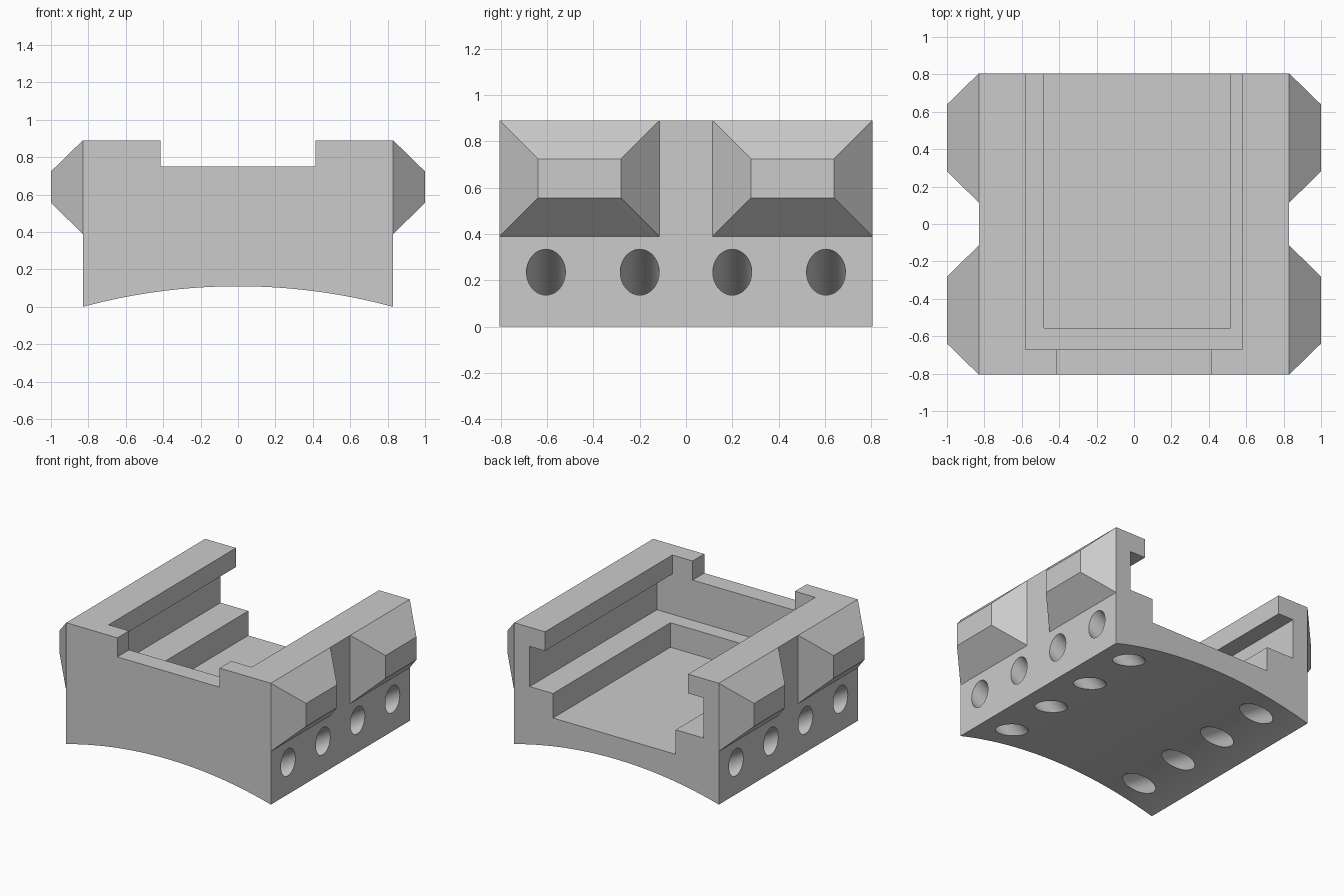
import bpy, bmesh, math
from mathutils import Matrix, Vector

if "Cube" in bpy.data.objects:
    bpy.data.objects.remove(bpy.data.objects["Cube"], do_unlink=True)

HALF_W, HALF_D, TOP, ARCH = 0.83, 0.805, 0.89, 0.11

grey = bpy.data.materials.new("plain grey")
grey.use_nodes = True
colour = (0.6, 0.6, 0.6, 1)
grey.diffuse_color = colour
grey.node_tree.nodes["Principled BSDF"].inputs["Base Color"].default_value = colour


def finish(bm, name):
    bmesh.ops.recalc_face_normals(bm, faces=bm.faces)
    mesh = bpy.data.meshes.new(name)
    bm.to_mesh(mesh)
    bm.free()
    mesh.materials.append(grey)
    obj = bpy.data.objects.new(name, mesh)
    bpy.context.collection.objects.link(obj)
    return obj


def prism(name, profile, y0, y1):
    """Extrude an (x, z) outline along y."""
    bm = bmesh.new()
    face = bm.faces.new([bm.verts.new((x, y0, z)) for x, z in profile])
    ext = bmesh.ops.extrude_face_region(bm, geom=[face])
    verts = [v for v in ext["geom"] if isinstance(v, bmesh.types.BMVert)]
    bmesh.ops.translate(bm, verts=verts, vec=(0, y1 - y0, 0))
    return finish(bm, name)


def box(name, x0, x1, y0, y1, z0, z1):
    return prism(name, [(x0, z0), (x1, z0), (x1, z1), (x0, z1)], y0, y1)


def cut(target, cutter):
    mod = target.modifiers.new("cut", 'BOOLEAN')
    mod.operation, mod.solver, mod.object = 'DIFFERENCE', 'EXACT', cutter
    bpy.context.view_layer.objects.active = target
    bpy.ops.object.modifier_apply(modifier=mod.name)
    bpy.data.objects.remove(cutter, do_unlink=True)


# Block with an arched underside
radius = (HALF_W ** 2 + ARCH ** 2) / (2 * ARCH)
half_angle = math.asin(HALF_W / radius)
steps = 48
arc = []
for i in range(steps + 1):
    a = half_angle * (2 * i / steps - 1)
    arc.append((radius * math.sin(a), ARCH - radius * (1 - math.cos(a))))
body = prism("rail_block", arc + [(HALF_W, TOP), (-HALF_W, TOP)], -HALF_D, HALF_D)

# Undercut slide channel, open at the back
slot, groove, ledge, lip = 0.58, 0.705, 0.455, 0.75
channel = [(-groove, ledge), (groove, ledge), (groove, lip), (slot, lip),
           (slot, 1), (-slot, 1), (-slot, lip), (-groove, lip)]
cut(body, prism("channel_cutter", channel, -0.67, 1))

# Deeper pocket in the channel floor, and the notch in the front wall
cut(body, box("pocket_cutter", -0.48, 0.515, -0.555, 1, 0.275, 0.6))
cut(body, box("notch_cutter", -0.415, 0.415, -1, -0.6, lip, 1))

# Slanted holes from each side down through the underside
slope = math.radians(32)
for side in (-1, 1):
    axis = Vector((side * math.cos(slope), 0, math.sin(slope)))
    turn = axis.to_track_quat('Z', 'Y').to_matrix().to_4x4()
    for y in (-0.605, -0.2, 0.2, 0.605):
        bm = bmesh.new()
        place = Matrix.Translation((side * HALF_W, y, 0.235)) @ turn
        bmesh.ops.create_cone(bm, cap_ends=True, segments=48, radius1=0.084,
                              radius2=0.084, depth=1.2, matrix=place)
        cut(body, finish(bm, "hole_cutter"))

bpy.ops.object.select_all(action='DESELECT')
body.select_set(True)
bpy.context.view_layer.objects.active = body
bpy.ops.object.shade_smooth_by_angle(angle=math.radians(25))

# Bevelled side lugs, two on each side
mid_z, half_z, half_y, chamfer = 0.64, 0.25, 0.345, 0.166
for side, side_name in ((1, "left"), (-1, "right")):
    for end, end_name in ((-1, "front"), (1, "back")):
        bm = bmesh.new()
        bmesh.ops.create_cube(bm, size=2)
        for v in bm.verts:
            outer = v.co.x * side > 0
            inset = chamfer if outer else 0
            v.co = (side * (1 if outer else HALF_W),
                    end * 0.46 + v.co.y * (half_y - inset),
                    mid_z + v.co.z * (half_z - inset))
        finish(bm, f"{end_name}_{side_name}_lug")
